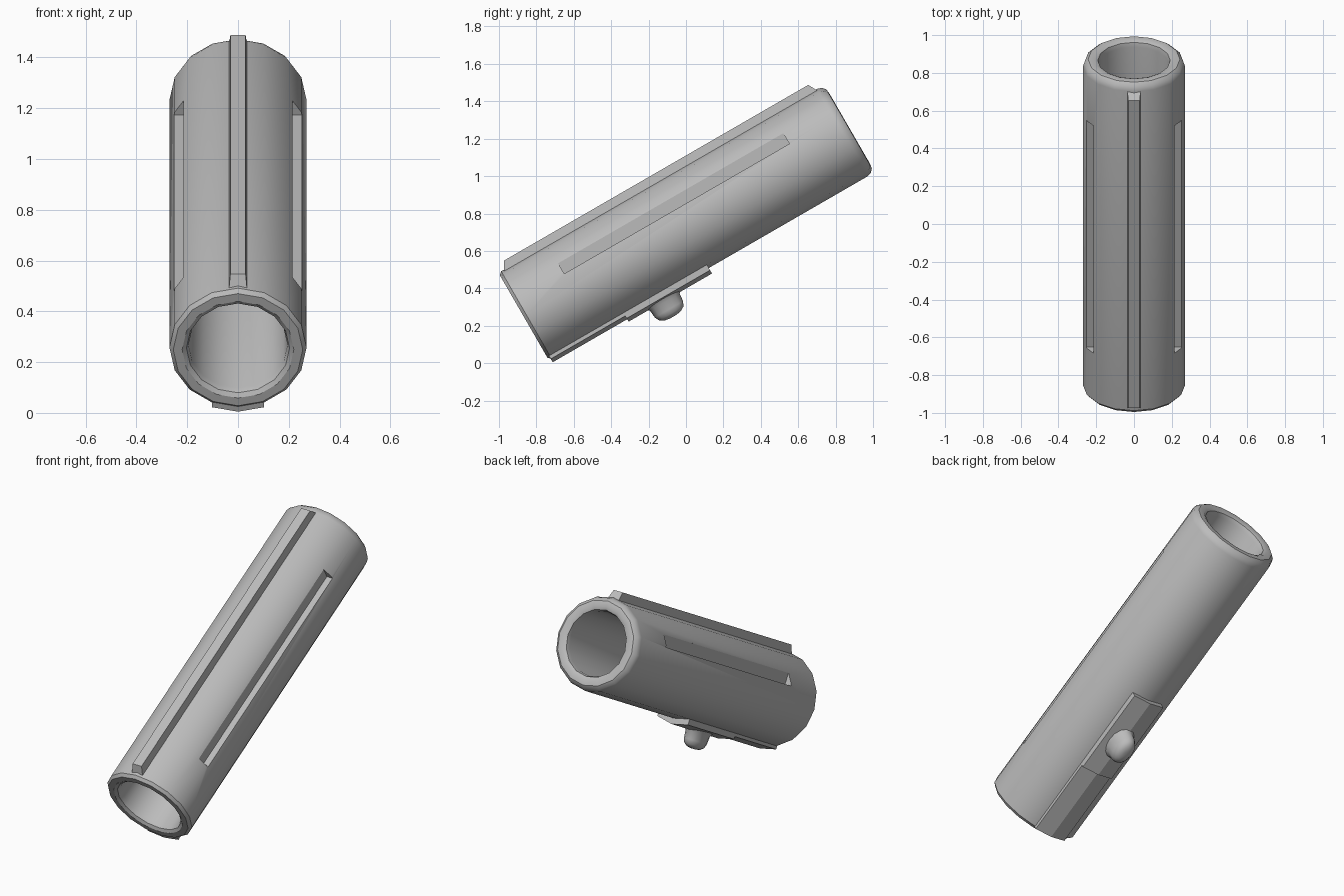
import bpy, bmesh, math

if "Cube" in bpy.data.objects:
    bpy.data.objects.remove(bpy.data.objects["Cube"], do_unlink=True)

SIDES = 16
RADIUS = 0.27
TILT = math.radians(30)

grey = bpy.data.materials.new("matte grey")
grey.use_nodes = True
grey.diffuse_color = (0.5, 0.5, 0.5, 1)
grey.node_tree.nodes["Principled BSDF"].inputs["Base Color"].default_value = (0.5, 0.5, 0.5, 1)


def finish(name, bm):
    """Turn a bmesh built along local y into a tilted object."""
    bmesh.ops.recalc_face_normals(bm, faces=bm.faces)
    mesh = bpy.data.meshes.new(name)
    bm.to_mesh(mesh)
    bm.free()
    ob = bpy.data.objects.new(name, mesh)
    bpy.context.collection.objects.link(ob)
    mesh.materials.append(grey)
    ob.rotation_euler.x = TILT
    ob.location.z = 0.75
    return ob


def smooth(ob, angle=35):
    bpy.ops.object.select_all(action='DESELECT')
    ob.select_set(True)
    bpy.context.view_layer.objects.active = ob
    bpy.ops.object.shade_smooth_by_angle(angle=math.radians(angle))


def loft(name, rings, closed=False):
    """Bridge equal-sized rings of points, capping the ends unless closed."""
    bm = bmesh.new()
    loops = [[bm.verts.new(p) for p in ring] for ring in rings]
    n = len(loops[0])
    pairs = list(zip(loops, loops[1:]))
    if closed:
        pairs.append((loops[-1], loops[0]))
    else:
        bm.faces.new(loops[0])
        bm.faces.new(loops[-1])
    for a, b in pairs:
        for i in range(n):
            j = (i + 1) % n
            bm.faces.new((a[i], a[j], b[j], b[i]))
    return finish(name, bm)


def circle(r, y):
    return [(r * math.sin(math.tau * i / SIDES), y, r * math.cos(math.tau * i / SIDES))
            for i in range(SIDES)]


def block(name, x0, x1, y0, y1, z0, z1, taper_x=0, taper_y=0):
    """Box whose upper face is pulled in by the tapers."""
    def ring(z, tx, ty):
        return [(x0 + tx, y0 + ty, z), (x1 - tx, y0 + ty, z),
                (x1 - tx, y1 - ty, z), (x0 + tx, y1 - ty, z)]
    return loft(name, [ring(z0, 0, 0), ring(z1, taper_x, taper_y)])


# Open tube with rounded rims
profile = [(0.195, -0.965), (0.203, -0.99), (0.22, -1.002), (0.255, -1.002), (RADIUS, -0.985),
           (RADIUS, 0.965), (0.262, 0.99), (0.243, 1.007), (0.212, 1.01), (0.192, 1.0), (0.185, 0.975)]
tube = loft("tube", [circle(r, y) for r, y in profile], closed=True)

# Long grooves on both flanks
for side in (-1, 1):
    cutter = block("groove_cutter", *sorted((side * 0.214, side * 0.35)), -0.70, 0.69, 0.09, 0.155)
    cutter.hide_render = True
    mod = tube.modifiers.new("groove", 'BOOLEAN')
    mod.operation = 'DIFFERENCE'
    mod.solver = 'EXACT'
    mod.object = cutter
    bpy.context.view_layer.objects.active = tube
    bpy.ops.object.modifier_apply(modifier=mod.name)
    bpy.data.objects.remove(cutter, do_unlink=True)
smooth(tube)

# Rail along the top
block("top_rail", -0.036, 0.036, -0.975, 0.965, 0.255, 0.312, 0.006, 0.03)


# Strips that follow the two lowest facets of the tube
def under_strip(name, y0, y1, thickness):
    def ring(y):
        pts = []
        for r, order in ((RADIUS - 0.01, (-1, 0, 1)), (RADIUS + thickness, (1, 0, -1))):
            for k in order:
                x = k * RADIUS * math.sin(math.tau / SIDES)
                drop = r - RADIUS * (1 - math.cos(k * math.tau / SIDES))
                pts.append((x, y, -drop))
        return pts
    return loft(name, [ring(y0), ring(y1)])


under_strip("under_strip", -0.99, -0.52, 0.019)
under_strip("switch_plate", -0.53, -0.015, 0.034)

# Rounded switch knob
knob_profile = [(0.115, -0.285), (0.092, -0.31), (0.087, -0.355), (0.075, -0.38),
                (0.05, -0.395), (0.02, -0.4)]
knob = loft("switch_knob", [[(x * 0.65, z - 0.31, h) for x, _, z in circle(r, 0)]
                            for r, h in knob_profile])
smooth(knob, 50)
